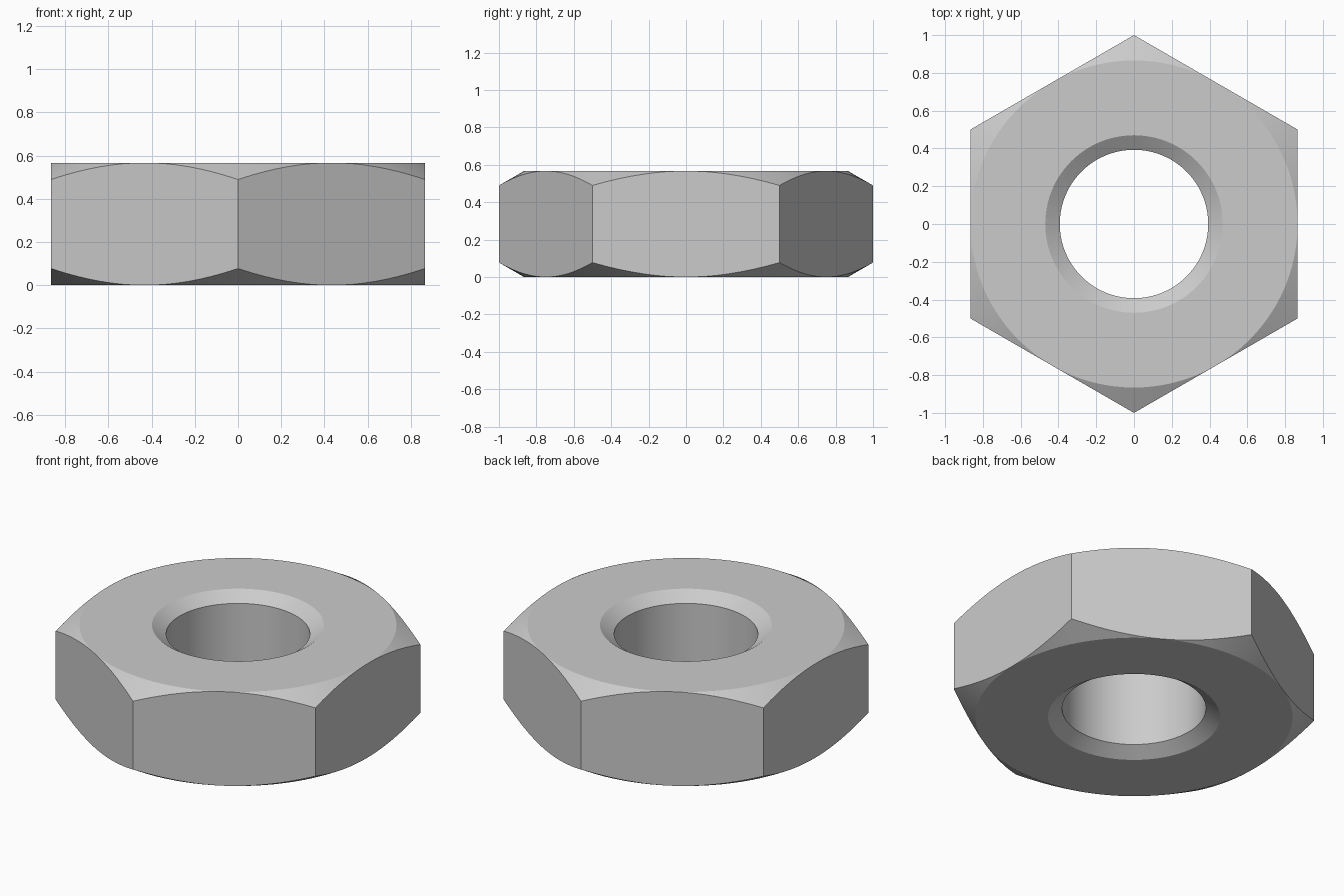
import bpy
import bmesh
from math import cos, radians, tan, tau

if "Cube" in bpy.data.objects:
    bpy.data.objects.remove(bpy.data.objects["Cube"], do_unlink=True)

SEGMENTS = 96
HEIGHT = 0.567
FLAT = cos(radians(30))      # distance from the axis to each flat
BORE, RIM, SINK = 0.393, 0.47, 0.053


def section(angle):
    """Closed radius/height outline of the nut at one angle, top half mirrored."""
    off_flat = (angle + radians(30)) % radians(60) - radians(30)
    outer = FLAT / cos(off_flat)
    chamfer = (outer - FLAT) * tan(radians(30))
    lower = [(BORE, SINK), (RIM, 0), (FLAT, 0), (outer, chamfer)]
    return lower + [(r, HEIGHT - z) for r, z in reversed(lower)]


# Sweep the outline round the axis
bm = bmesh.new()
columns = []
for i in range(SEGMENTS):
    angle = tau * i / SEGMENTS
    x, y = cos(angle), cos(angle - tau / 4)
    columns.append([bm.verts.new((r * x, r * y, z)) for r, z in section(angle)])
for i, a in enumerate(columns):
    b = columns[(i + 1) % SEGMENTS]
    for j in range(len(a)):
        k = (j + 1) % len(a)
        bm.faces.new((a[j], b[j], b[k], a[k]))

# Close the chamfer where it runs out at the middle of each flat
bmesh.ops.remove_doubles(bm, verts=bm.verts, dist=1e-5)
bmesh.ops.recalc_face_normals(bm, faces=bm.faces)
mesh = bpy.data.meshes.new("hex_nut")
bm.to_mesh(mesh)
bm.free()

# Plain grey metal
steel = bpy.data.materials.new("light_grey")
steel.use_nodes = True
colour = (0.6, 0.6, 0.6, 1)
steel.diffuse_color = colour
steel.node_tree.nodes["Principled BSDF"].inputs["Base Color"].default_value = colour
mesh.materials.append(steel)

nut = bpy.data.objects.new("hex_nut", mesh)
bpy.context.collection.objects.link(nut)
bpy.ops.object.select_all(action="DESELECT")
nut.select_set(True)
bpy.context.view_layer.objects.active = nut
bpy.ops.object.shade_smooth_by_angle(angle=radians(20))
